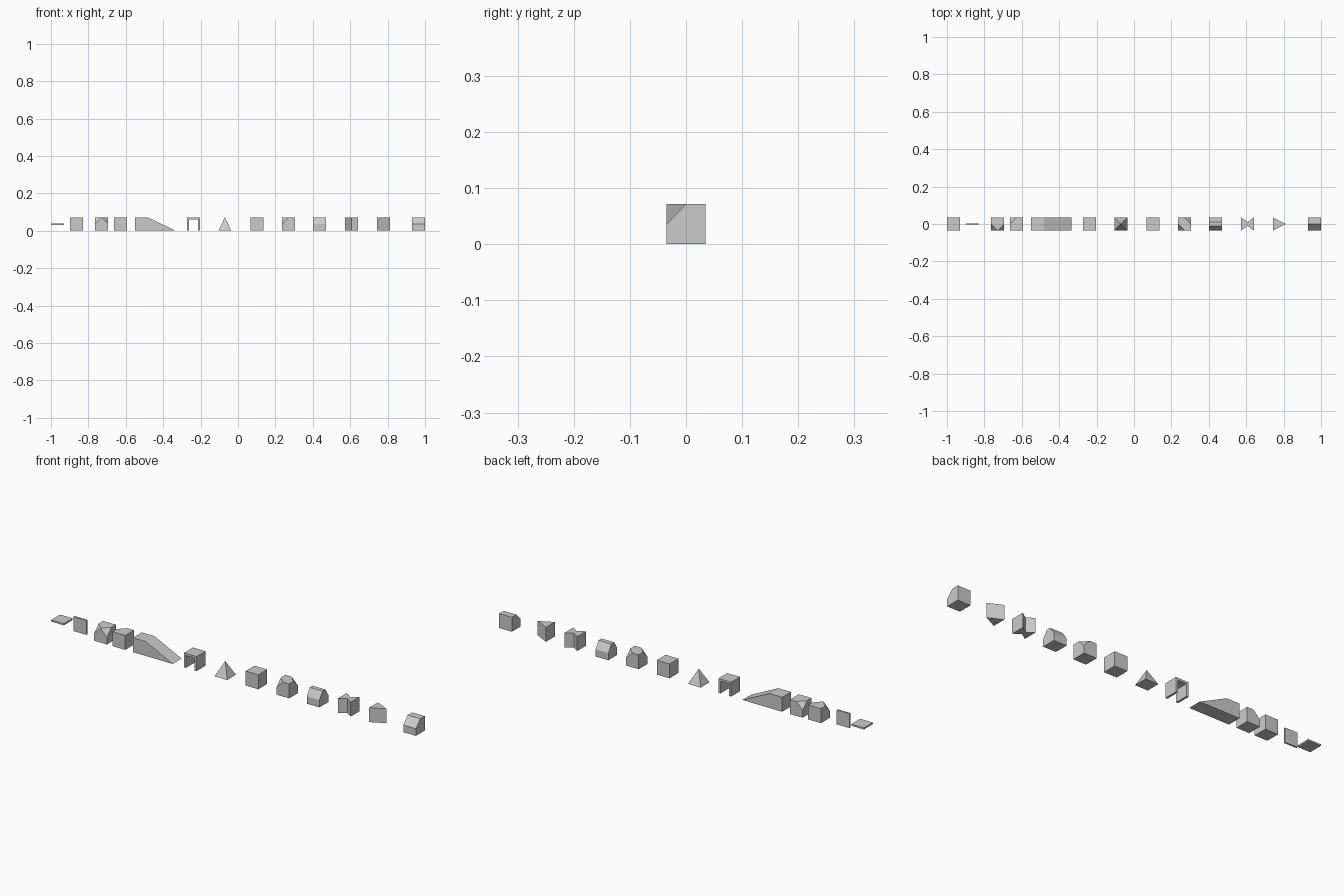
import bpy, bmesh
from mathutils import Vector

if "Cube" in bpy.data.objects:
    bpy.data.objects.remove(bpy.data.objects["Cube"])

S = 0.0695           # block width and depth
R = S / 2
H = 0.0715           # block height
M = H / 2


def finish(name, bm, x):
    bmesh.ops.recalc_face_normals(bm, faces=bm.faces)
    mesh = bpy.data.meshes.new(name)
    bm.to_mesh(mesh)
    bm.free()
    ob = bpy.data.objects.new(name, mesh)
    ob.location = (x, 0, M)
    bpy.context.collection.objects.link(ob)
    return ob


def block(name, x, size=(S, S, H), cuts=()):
    """Box centred on x, trimmed by planes given as three points."""
    bm = bmesh.new()
    bmesh.ops.create_cube(bm, size=1)
    bmesh.ops.scale(bm, vec=size, verts=bm.verts)
    for a, b, c in cuts:
        a, b, c = Vector(a), Vector(b), Vector(c)
        n = (b - a).cross(c - a).normalized()
        if n.dot(a) < 0:
            n = -n
        bmesh.ops.bisect_plane(bm, geom=bm.verts[:] + bm.edges[:] + bm.faces[:],
                               plane_co=a, plane_no=n, clear_outer=True, dist=1e-6)
        bmesh.ops.holes_fill(bm, edges=[e for e in bm.edges if e.is_boundary])
    return finish(name, bm, x)


def prism(name, x, pts, axis):
    """Extrude a profile: 'y' takes (x, z) points, 'z' takes (x, y) points."""
    bm = bmesh.new()
    if axis == 'y':
        vs, d = [bm.verts.new((a, -R, b)) for a, b in pts], (0, S, 0)
    else:
        vs, d = [bm.verts.new((a, b, -M)) for a, b in pts], (0, 0, H)
    f = bm.faces.new(vs)
    g = bmesh.ops.extrude_face_region(bm, geom=[f])['geom']
    bmesh.ops.translate(bm, vec=d, verts=[v for v in g if isinstance(v, bmesh.types.BMVert)])
    return finish(name, bm, x)


def corner(sx, sy):
    """Plane slicing one top corner through the middles of its three edges."""
    return ((sx * R, sy * R, 0), (0, sy * R, M), (sx * R, 0, M))


def edge_slope(sy, inner):
    """Plane slicing the whole front or back top edge."""
    return ((-R, sy * R, 0), (R, sy * R, 0), (0, sy * inner, M))


# Thin plates
block("floor_plate", -0.965, (S, S, 0.008))
block("wall_plate", -0.863, (S, 0.008, H))

# Blocks with sliced corners
block("two_front_corners_block", -0.729, cuts=[corner(-1, -1), corner(1, -1)])
block("one_corner_block", -0.629, cuts=[corner(-1, 1)])
block("opposite_corners_block", 0.270, cuts=[corner(-1, -1), corner(1, 1)])

# Long ramp
prism("ramp", -0.517, [(-R, -M), (5 * R + 0.01, -M), (R, M), (-R, M)], 'y')

# Open arch
t = 0.011
prism("arch", -0.237, [(-R, -M), (-R, M), (R, M), (R, -M), (R - t, -M),
                       (R - t, M - t), (t - R, M - t), (t - R, -M)], 'y')

# Pyramid
bm = bmesh.new()
bmesh.ops.create_cone(bm, cap_ends=True, segments=4, radius1=R, radius2=0, depth=H)
for v in bm.verts:
    if v.co.z < 0:
        v.co.xy = (v.co.x - v.co.y, v.co.x + v.co.y)
finish("pyramid", bm, -0.070)

# Plain cube and sloped-edge blocks
block("cube", 0.101)
block("double_slope_block", 0.436, cuts=[edge_slope(-1, 0.011), edge_slope(1, 0.011)])
block("single_slope_block", 0.965, cuts=[edge_slope(-1, 0)])

# Upright prisms
w = 0.011
prism("hourglass_block", 0.607, [(-R, -R), (0, -w), (R, -R), (R, R), (0, w), (-R, R)], 'z')
prism("wedge_pillar", 0.778, [(-R, -R), (R, 0), (-R, R)], 'z')
